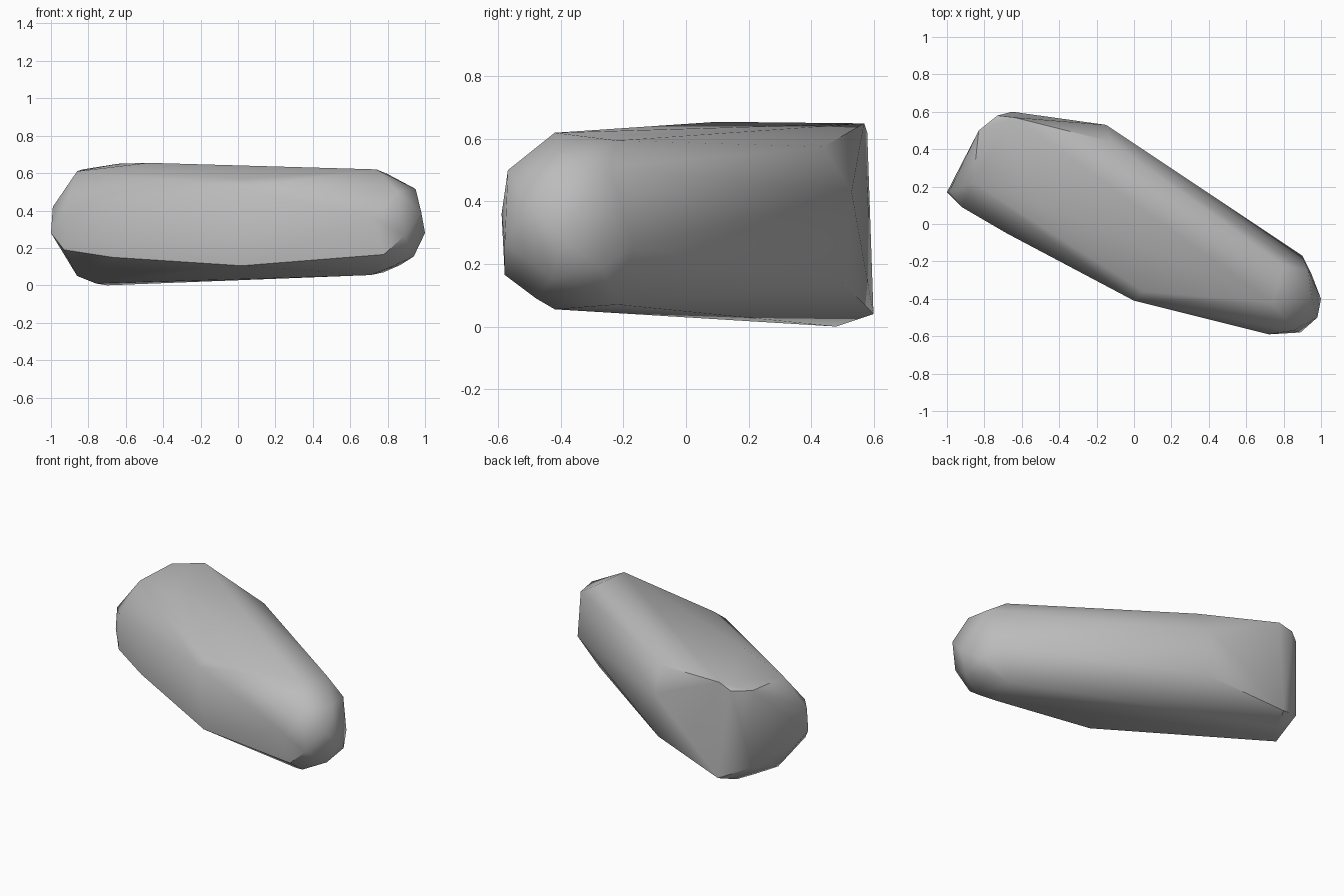
import bpy
import bmesh
import math

start_cube = bpy.data.objects.get("Cube")
if start_cube:
    bpy.data.objects.remove(start_cube, do_unlink=True)


def make_material(name, colour):
    material = bpy.data.materials.new(name)
    material.use_nodes = True
    material.diffuse_color = colour
    shader = material.node_tree.nodes["Principled BSDF"]
    shader.inputs["Base Color"].default_value = colour
    shader.inputs["Roughness"].default_value = 0.9
    return material


def make_hull(name, corner_groups, material):
    """Wrap the corner points of a chipped stone in one convex skin."""
    bm = bmesh.new()
    for group in corner_groups:
        for corner in group:
            bm.verts.new(corner)
    hull = bmesh.ops.convex_hull(bm, input=bm.verts[:])
    unused = set(hull["geom_interior"]) | set(hull["geom_unused"])
    loose = [item for item in unused if isinstance(item, bmesh.types.BMVert)]
    bmesh.ops.delete(bm, geom=loose, context="VERTS")
    bmesh.ops.recalc_face_normals(bm, faces=bm.faces[:])

    mesh = bpy.data.meshes.new(name)
    bm.to_mesh(mesh)
    bm.free()
    mesh.materials.append(material)
    stone = bpy.data.objects.new(name, mesh)
    bpy.context.scene.collection.objects.link(stone)
    return stone


# Flat upper facet and its chipped far corner
upper_corners = [
    (-.86, .22, .61), (-.83, .5, .62), (-.73, .58, .62), (-.64, .57, .65),
    (-.48, .1, .655), (-.12, .44, .575), (.8, -.22, .595), (.74, -.42, .62),
    (.05, -.36, .57),
]

# Long front flank
front_corners = [
    (-.68, -.05, .45), (-.67, -.04, .15), (0, -.41, .52), (.02, -.38, .105),
    (.72, -.59, .36), (.78, -.58, .165),
]

# Long back flank
back_corners = [
    (-.15, .53, .43), (-.15, .5, .14), (.9, -.17, .255), (-.65, .6, .04),
]

# Narrow faceted tip
tip_corners = [
    (.85, -.57, .5), (.95, -.39, .515), (.93, -.245, .51), (.98, -.5, .39),
    (1, -.4, .28), (.89, -.58, .265), (.95, -.27, .19), (.94, -.43, .155),
    (.87, -.28, .11),
]

# Broad blunt end
blunt_corners = [
    (-.99, .17, .42), (-1, .17, .28), (-.92, .09, .43), (-.93, .1, .19),
    (-.83, .5, .12),
]

# Underside resting on the ground
base_corners = [
    (-.86, .28, .05), (-.76, .37, .01), (-.7, .48, 0), (.71, -.42, .055),
    (.8, -.48, .09), (.78, -.22, .07),
]

stone_grey = make_material("stone grey", (.5, .5, .5, 1))
stone = make_hull(
    "boulder",
    [upper_corners, front_corners, back_corners,
     tip_corners, blunt_corners, base_corners],
    stone_grey,
)

# Soft facets with crisp chipped ridges
bpy.ops.object.select_all(action="DESELECT")
stone.select_set(True)
bpy.context.view_layer.objects.active = stone
bpy.ops.object.shade_smooth_by_angle(angle=math.radians(40))
